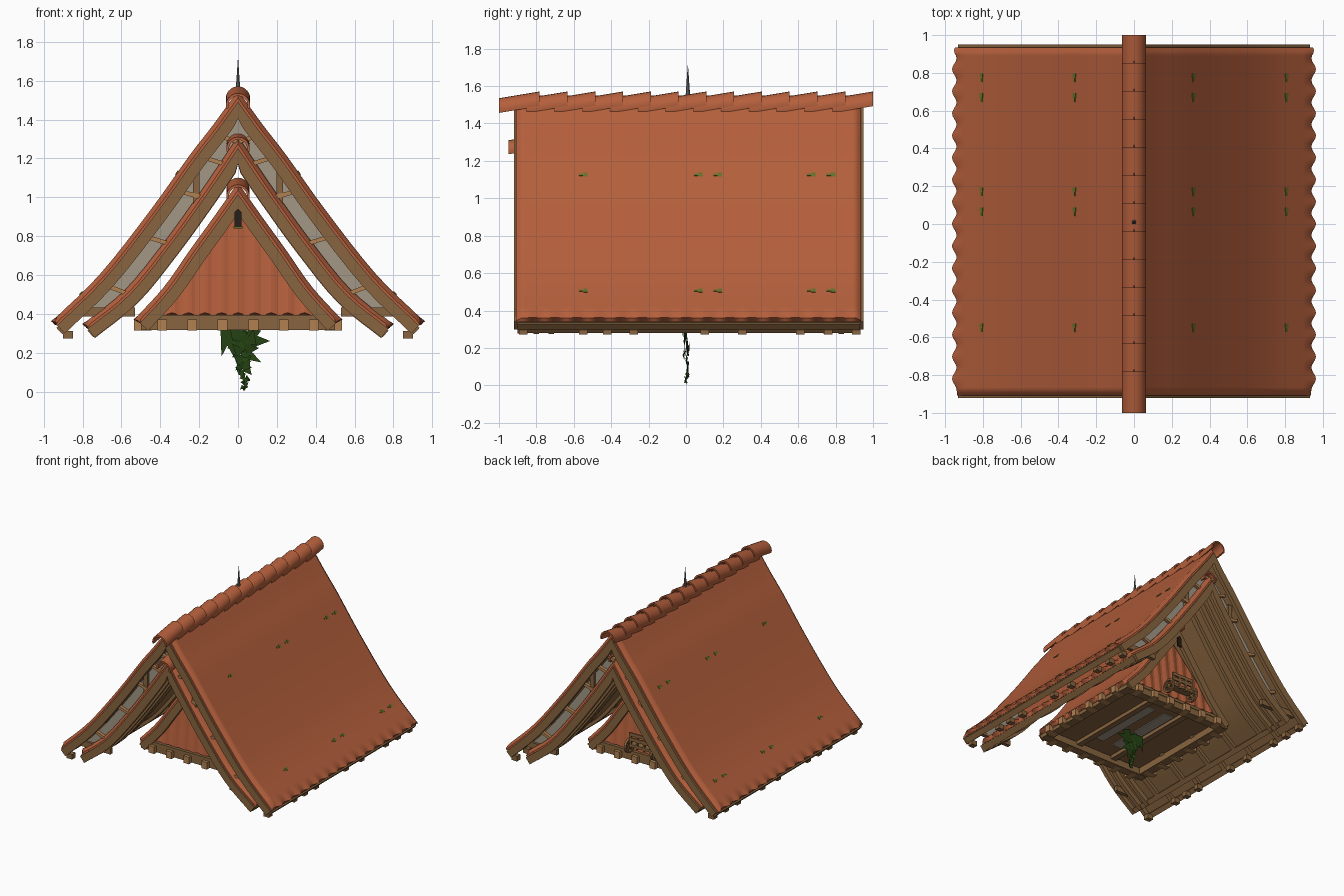
import bpy, bmesh, math, random
from mathutils import Vector, Matrix

if "Cube" in bpy.data.objects:
    bpy.data.objects.remove(bpy.data.objects["Cube"])
random.seed(4)

def material(name, rgb):
    m = bpy.data.materials.new(name)
    m.diffuse_color = (*rgb, 1)
    m.use_nodes = True
    m.node_tree.nodes["Principled BSDF"].inputs["Base Color"].default_value = m.diffuse_color
    return m

TILE = material("clay_tile", (0.46, 0.115, 0.045))
WOOD = material("oak_wood", (0.25, 0.13, 0.05))
PALE = material("pale_wood", (0.44, 0.22, 0.085))
PLASTER = material("plaster_grey", (0.36, 0.31, 0.24))
DARK = material("dark_opening", (0.02, 0.013, 0.01))
LEAF = material("dark_leaf", (0.018, 0.055, 0.006))
MOSS = material("moss_green", (0.12, 0.17, 0.02))
IRON = material("iron_grey", (0.16, 0.16, 0.15))

def finish(bm, name, mat, smooth=False):
    bmesh.ops.recalc_face_normals(bm, faces=bm.faces)
    me = bpy.data.meshes.new(name)
    bm.to_mesh(me)
    bm.free()
    me.materials.append(mat)
    ob = bpy.data.objects.new(name, me)
    bpy.context.collection.objects.link(ob)
    if smooth:
        bpy.ops.object.select_all(action='DESELECT')
        ob.select_set(True)
        bpy.context.view_layer.objects.active = ob
        bpy.ops.object.shade_smooth_by_angle(angle=math.radians(35))
    return ob

def loft(bm, sections):
    # each section is (outer line, inner line); makes one closed strip
    rings = [[bm.verts.new(p) for p in o + i[::-1]] for o, i in sections]
    m = len(rings[0])
    for a, b in zip(rings, rings[1:]):
        for k in range(m):
            bm.faces.new((a[k], a[(k + 1) % m], b[(k + 1) % m], b[k]))
    for r in (rings[0], rings[-1]):
        for k in range(m // 2 - 1):
            bm.faces.new((r[k], r[k + 1], r[m - 2 - k], r[m - 1 - k]))

def add_box(bm, c, size, rot=0):
    mat = Matrix.Translation(c) @ Matrix.Rotation(rot, 4, 'Y') @ Matrix.Diagonal((*size, 1))
    bmesh.ops.create_cube(bm, size=1, matrix=mat)

def boxes(name, items, mat):
    bm = bmesh.new()
    for it in items:
        add_box(bm, *it)
    return finish(bm, name, mat)

def curve(pts, n=4):
    # smooth line through the slope points
    p = [Vector(q) for q in pts]
    p = [2 * p[0] - p[1]] + p + [2 * p[-1] - p[-2]]
    out = []
    for i in range(1, len(p) - 2):
        a, b, c, d = p[i - 1:i + 3]
        for k in range(n):
            t = k / n
            out.append(0.5 * (2 * b + (c - a) * t + (2 * a - 5 * b + 4 * c - d) * t * t
                              + (3 * b - a - 3 * c + d) * t ** 3))
    out.append(p[-2])
    out.insert(-1, p[-2].lerp(out[-2], 0.35))
    return out

def frame(line, i):
    t = (line[min(i + 1, len(line) - 1)] - line[max(i - 1, 0)]).normalized()
    return t, Vector((-t.y, t.x))

def offset(line, d):
    out = []
    for i, p in enumerate(line):
        n = frame(line, i)[1]
        out.append(Vector((0, p.y - d / n.y)) if i == 0 else p - n * d)
        out[-1].x = max(out[-1].x, 0)
    return out

def both(half, y):
    return [(-p.x, y, p.y) for p in half[:0:-1]] + [(p.x, y, p.y) for p in half]

def shell(name, line, d0, d1, y0, y1, mat, wave=False):
    bm = bmesh.new()
    inner = offset(line, d1)
    n = round((y1 - y0) / 0.0145) if wave else 1
    sections = []
    for j in range(n + 1):
        y = y0 + (y1 - y0) * j / n
        # gable edges of the tiling roll down slightly
        d = d0 + (max(0, 0.022 - 0.012 * min(j, n - j)) if wave else 0)
        outer = offset(line, d)
        if wave:
            t, nn = frame(line, len(line) - 1)
            w = math.cos(2 * math.pi * y / 0.117)
            outer[-1] = outer[-1] + t * 0.008 * w + nn * 0.009 * (w - 0.6)
        sections.append((both(outer, y), both(inner, y)))
    loft(bm, sections)
    return finish(bm, name, mat, True)

def ridge(name, zc, r, y0, count, step, length):
    # overlapping half-round caps, each tipped up toward the back
    bm = bmesh.new()
    for k in range(count):
        secs = []
        for y, z in ((y0 + k * step, zc), (y0 + k * step + length, zc + 0.036)):
            def arc(q):
                a = [math.pi * (1.08 - 1.16 * i / 12) for i in range(13)]
                return [(q * math.cos(v), y, z + q * math.sin(v)) for v in a]
            secs.append((arc(r), arc(r - 0.013)))
        loft(bm, secs)
    finish(bm, name, TILE, True)

# slope lines of the three nested roofs
outer = curve([(0, 1.55), (.13, 1.37), (.25, 1.215), (.45, .935), (.71, .605), (.955, .365)])
middle = curve([(0, 1.315), (.12, 1.135), (.22, .99), (.38, .77), (.58, .525), (.795, .35)])
inner = curve([(0, 1.075), (.12, .905), (.25, .725), (.38, .54), (.53, .375)])

for nm, line, y0, y1 in (("outer", outer, -.92, .95), ("middle", middle, -.90, .93),
                         ("inner", inner, -.53, .53)):
    shell(nm + "_tiles", line, 0, .034, y0 + .012, y1 - .015, TILE, True)
    shell(nm + "_boarding", line, .035, .055, y0 + .015, y1 - .015, WOOD)
    for tag, a, b in (("front", y0, y0 + .03), ("back", y1 - .03, y1)):
        shell(f"{nm}_{tag}_bargeboard", line, .034, .092, a, b, WOOD)
    n = 6 if nm != "inner" else 3
    for k in range(1, n):
        y = y0 + (y1 - y0) * k / n
        shell(f"{nm}_rafter_{k}", line, .055, .08, y - .02, y + .02, WOOD)
for s, y in ((1, -.80), (-1, .83)):
    for k in range(2):
        yy = y + s * .08 * k
        shell(f"gable_rafter_{s}_{k}", middle, .055, .095, yy - .015, yy + .015, WOOD)

ridge("outer_ridge_caps", 1.472, .063, -1.0, 13, .1485, .218)
ridge("middle_ridge_caps", 1.25, .060, -.95, 12, .1485, .218)
ridge("inner_ridge_caps", 1.005, .060, -.575, 7, .1485, .218)

# eave beams and purlin ends
eaves = []
for s in (-1, 1):
    eaves.append(((s * .905, .015, .325), (.04, 1.83, .045), s * .75))
    eaves.append(((s * .745, .015, .31), (.04, 1.79, .045), s * .75))
boxes("eave_beams", eaves, WOOD)
boxes("purlin_ends", [((s * .875, y, .292), (.05, .045, .04)) for s in (-1, 1)
                      for y in (-.87, -.55, -.42, -.28, .1, .3, .61, .76, .91)], WOOD)

# plaster infill between outer and middle roofs, with ties and short braces
wall = [p for p in outer if p.y > .43]
for tag, y in (("front", -.84), ("back", .86)):
    shell(tag + "_plaster_infill", wall, .09, .165, y - .006, y + .006, PLASTER)
braces = []
for y in (-.86, .88):
    for i in range(4, len(wall) - 1, 3):
        t, n = frame(wall, i)
        c = wall[i] - n * .125
        for s in (-1, 1):
            braces.append(((s * c.x, y, c.y), (.022, .025, .09), s * (math.atan2(n.x, n.y) + .35)))
boxes("infill_braces", braces, PALE)
boxes("tie_beams", [((s * .69, y, .41), (.32, .03, .045)) for s in (-1, 1) for y in (-.85, .87)], WOOD)
boxes("gable_posts", [((s * .215, y, 1.04), (.035, .03, .20)) for s in (-1, 1) for y in (-.85, .87)], WOOD)

# tiled gable faces of the inner roof with a scalloped lower edge
def gable(name, s):
    bm = bmesh.new()
    n = 48
    secs = []
    for j in range(n + 1):
        x = -.41 + .82 * j / n
        top = max(.93 - abs(x) * 1.27, .41)
        w = .008 * math.cos(2 * math.pi * x / .085)
        secs.append(([(x, s * (.50 - (top - .4) * .1), top), (x, s * (.505 + w), .398 + w)],
                     [(x, s * (.47 - (top - .4) * .1), top), (x, s * .475, .395)]))
    loft(bm, secs)
    finish(bm, name, TILE)

gable("front_gable_tiles", -1)
gable("back_gable_tiles", 1)
boxes("vent_slots", [((0, s * .538, .885), (.036, .008, .075)) for s in (-1, 1)]
      + [((0, s * .538, .922), (.026, .008, .026), math.pi / 4) for s in (-1, 1)], DARK)
boxes("vent_moss", [((0, -.537, .845), (.045, .006, .012))], MOSS)

# base frame with joist ends on every side
fr = []
for s in (-1, 1):
    fr.append(((0, s * .48, .345), (1.0, .07, .055)))
    fr.append(((s * .465, 0, .347), (.07, .90, .055)))
    fr.append(((0, s * .49, .382), (.86, .06, .024)))
    fr.append(((s * .17, 0, .365), (.05, .92, .03)))
boxes("base_frame", fr, WOOD)
ends = []
for v in (-.39, -.235, -.08, .08, .235, .39):
    for s in (-1, 1):
        ends.append(((v, s * .50, .342), (.05, .09, .056)))
        ends.append(((s * .49, v, .342), (.09, .05, .056)))
boxes("joist_ends", ends, PALE)
boxes("base_floor", [((0, 0, .385), (.90, .92, .012))], WOOD)
boxes("floor_panels", [((s * .09, 0, .376), (.09, .62, .008)) for s in (-1, 1)], PLASTER)

# small cart standing on the back ledge
cart = [((0, .545, .47), (.20, .07, .02)), ((0, .575, .52), (.20, .012, .025)),
        ((0, .575, .56), (.20, .012, .025))]
cart += [((x, .575, .51), (.014, .014, .12)) for x in (-.09, -.03, .03, .09)]
boxes("cart_body", cart, WOOD)
bm = bmesh.new()
for cx in (-.115, .115):
    ring = []
    for i in range(17):
        a = 2 * math.pi * i / 16
        ring.append(tuple([(cx + e, .555 + q * math.cos(a), .455 + q * math.sin(a))
                           for e in (-.009, .009)] for q in (.058, .044)))
    loft(bm, ring)
    for i in range(3):
        m = Matrix.Translation((cx, .555, .455)) @ Matrix.Rotation(i * math.pi / 3, 4, 'X')
        bmesh.ops.create_cube(bm, size=1, matrix=m @ Matrix.Diagonal((.01, .10, .01, 1)))
finish(bm, "cart_wheels", WOOD)

# finial spike
bm = bmesh.new()
bmesh.ops.create_cone(bm, cap_ends=True, segments=8, radius1=.014, radius2=.001, depth=.19,
                      matrix=Matrix.Translation((0, .01, 1.615)))
finish(bm, "finial_spike", IRON)

# moss tufts lying on both outer slopes
bm = bmesh.new()
for zt in (1.125, .505):
    i = min(range(len(outer) - 1), key=lambda k: abs(outer[k].y - zt) + (outer[k].y < zt) * 9)
    a, b = outer[i], outer[i + 1]
    p = a.lerp(b, (a.y - zt) / (a.y - b.y))
    ang = math.atan2(a.y - b.y, b.x - a.x)
    for y in (-.55, .065, .17, .67, .775):
        for s in (-1, 1):
            for k in (-1, 1):
                add_box(bm, (s * p.x, y + k * .012, p.y), (.018 + .006 * k, .022, .009), s * ang)
finish(bm, "roof_moss", MOSS)

# hanging vine of jagged leaves
bm = bmesh.new()
def leaf(pts):
    vs = [bm.verts.new((x, y, max(z, 0))) for x, y, z in pts]
    bm.faces.new(vs)
leaf([(-.09, .0, .32), (-.01, .004, .32), (-.085, 0, .18)])
leaf([(-.09, .006, .30), (.0, .0, .14), (.03, .004, .31)])
leaf([(.02, -.004, .32), (.165, .006, .26), (.06, 0, .22)])
leaf([(.03, .008, .25), (.12, -.006, .15), (.02, 0, .17)])
for k in range(34):
    t = k / 33
    c = Vector((.025 + random.uniform(-.05, .05) * (1 - .75 * t), random.uniform(-.012, .012), .31 - .30 * t))
    r, a = .055 * (1 - .72 * t), random.uniform(0, 6.28)
    leaf([c + Vector((r * math.cos(a + q), random.uniform(-.01, .01), r * math.sin(a + q)))
          for q in (0, 1.7, 3.6)])
finish(bm, "hanging_vine", LEAF)
